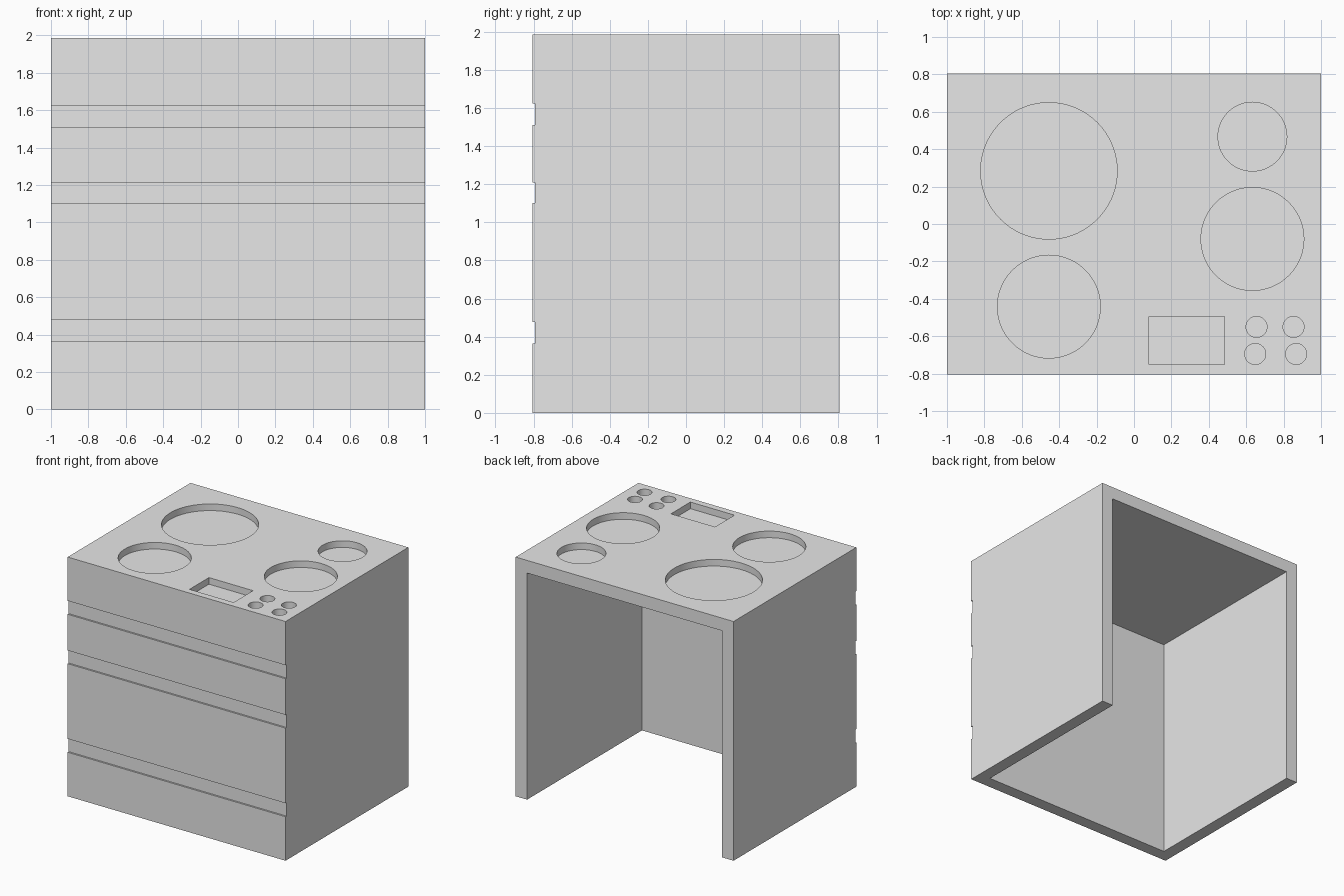
import bpy
import bmesh
from math import radians
from mathutils import Matrix, Vector

if "Cube" in bpy.data.objects:
    bpy.data.objects.remove(bpy.data.objects["Cube"], do_unlink=True)

# Overall dimensions
HALF_W, HALF_D, HEIGHT = 1.0, 0.805, 1.985
WALL = 0.105
RECESS = 0.055
GROOVE = 0.014
OVER = 0.1

grey = bpy.data.materials.new("light_grey")
grey.use_nodes = True
colour = (0.8, 0.8, 0.8, 1)
grey.diffuse_color = colour
grey.node_tree.nodes["Principled BSDF"].inputs["Base Color"].default_value = colour


def add_box(bm, low, high):
    low, high = Vector(low), Vector(high)
    place = Matrix.Translation((low + high) / 2) @ Matrix.Diagonal((*(high - low), 1))
    bmesh.ops.create_cube(bm, size=1, matrix=place)


def add_disc_cut(bm, x, y, radius):
    depth = RECESS + OVER
    place = Matrix.Translation((x, y, HEIGHT - RECESS + depth / 2))
    bmesh.ops.create_cone(bm, cap_ends=True, segments=72, radius1=radius,
                          radius2=radius, depth=depth, matrix=place)


def make_object(name, bm):
    mesh = bpy.data.meshes.new(name)
    bm.to_mesh(mesh)
    bm.free()
    mesh.materials.append(grey)
    obj = bpy.data.objects.new(name, mesh)
    bpy.context.collection.objects.link(obj)
    return obj


# Cabinet block
bm = bmesh.new()
add_box(bm, (-HALF_W, -HALF_D, 0), (HALF_W, HALF_D, HEIGHT))
body = make_object("cooker_body", bm)

# Hollow, open at the back and the bottom
cuts = bmesh.new()
add_box(cuts, (-HALF_W + WALL, -HALF_D + WALL, -OVER),
        (HALF_W - WALL, HALF_D + OVER, HEIGHT - WALL))

# Horizontal grooves between the front panels
for low, high in ((0.365, 0.477), (1.10, 1.21), (1.51, 1.622)):
    add_box(cuts, (-HALF_W - OVER, -HALF_D - OVER, low),
            (HALF_W + OVER, -HALF_D + GROOVE, high))

# Burner recesses
for x, y, radius in ((-0.455, 0.284, 0.365), (-0.455, -0.442, 0.275),
                     (0.633, 0.467, 0.184), (0.633, -0.08, 0.275)):
    add_disc_cut(cuts, x, y, radius)

# Control knob recesses
for x, y in ((0.655, -0.55), (0.853, -0.55), (0.648, -0.695), (0.867, -0.695)):
    add_disc_cut(cuts, x, y, 0.056)

# Display recess
add_box(cuts, (0.08, -0.75, HEIGHT - RECESS), (0.485, -0.495, HEIGHT + OVER))

cutter = make_object("recess_cutter", cuts)
cutter.hide_render = True

# Cut the block, then drop the cutter
bpy.ops.object.select_all(action="DESELECT")
bpy.context.view_layer.objects.active = body
body.select_set(True)
mod = body.modifiers.new("recesses", "BOOLEAN")
mod.operation = "DIFFERENCE"
mod.solver = "EXACT"
mod.object = cutter
bpy.ops.object.modifier_apply(modifier=mod.name)
bpy.data.objects.remove(cutter, do_unlink=True)
bpy.ops.object.shade_smooth_by_angle(angle=radians(30))
